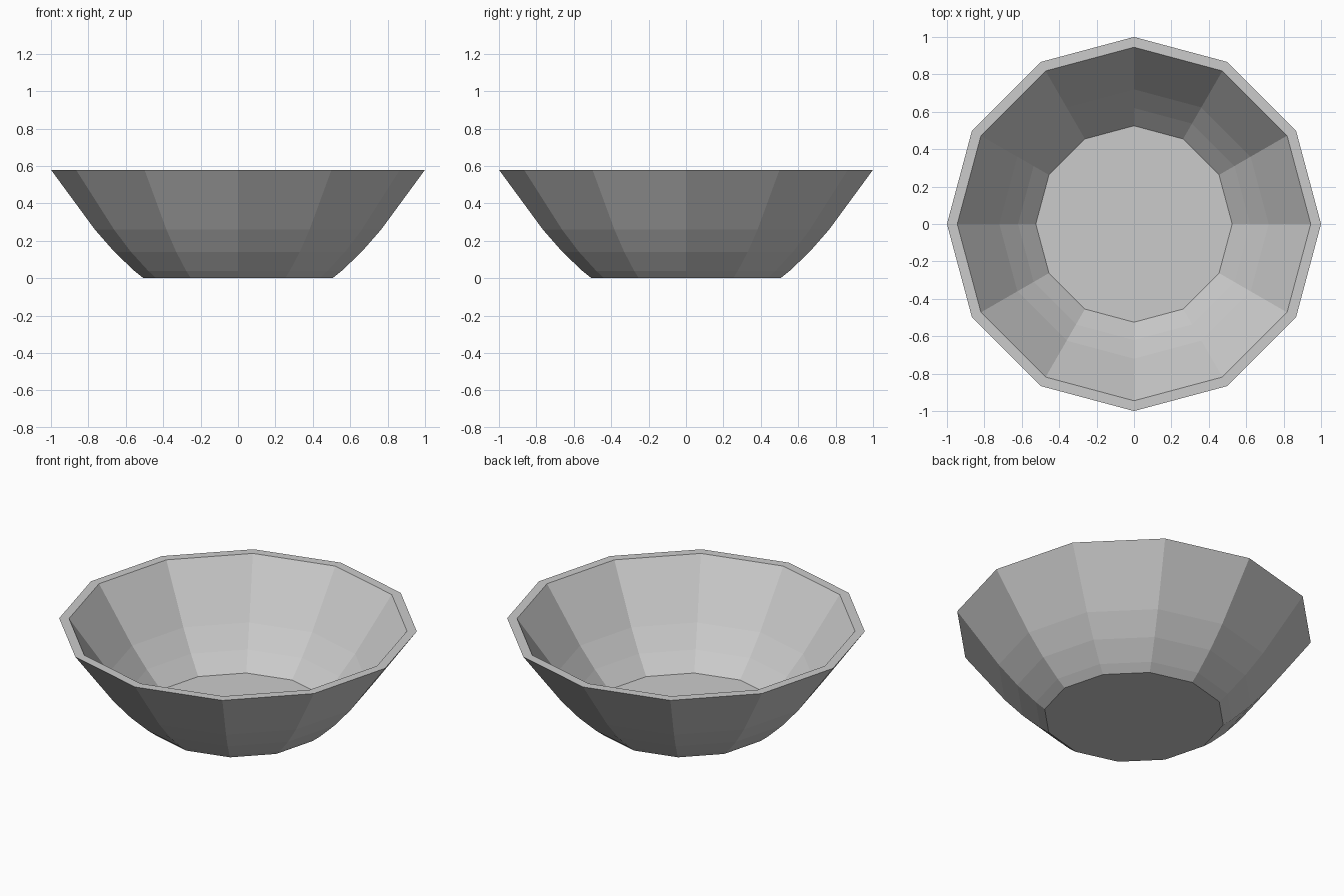
import bpy, bmesh, math

if "Cube" in bpy.data.objects:
    bpy.data.objects.remove(bpy.data.objects["Cube"])

SIDES = 12
# bowl section (radius, height): outer wall from foot to rim, then inner wall down to floor
profile = [(0.505, 0.0), (0.555, 0.04), (0.66, 0.14), (0.765, 0.26), (1.0, 0.58),
           (0.945, 0.58), (0.72, 0.26), (0.62, 0.14), (0.525, 0.04)]

bm = bmesh.new()
rings = []
for r, z in profile:
    rings.append([bm.verts.new((r * math.cos(math.tau * i / SIDES),
                                r * math.sin(math.tau * i / SIDES), z))
                  for i in range(SIDES)])

# walls and rim
for a, b in zip(rings, rings[1:]):
    for i in range(SIDES):
        j = (i + 1) % SIDES
        bm.faces.new((a[i], a[j], b[j], b[i]))

# underside and inner floor
bm.faces.new(rings[0][::-1])
bm.faces.new(rings[-1])
bmesh.ops.recalc_face_normals(bm, faces=bm.faces[:])

mesh = bpy.data.meshes.new("bowl")
bm.to_mesh(mesh)
bm.free()
bowl = bpy.data.objects.new("bowl", mesh)
bpy.context.collection.objects.link(bowl)
